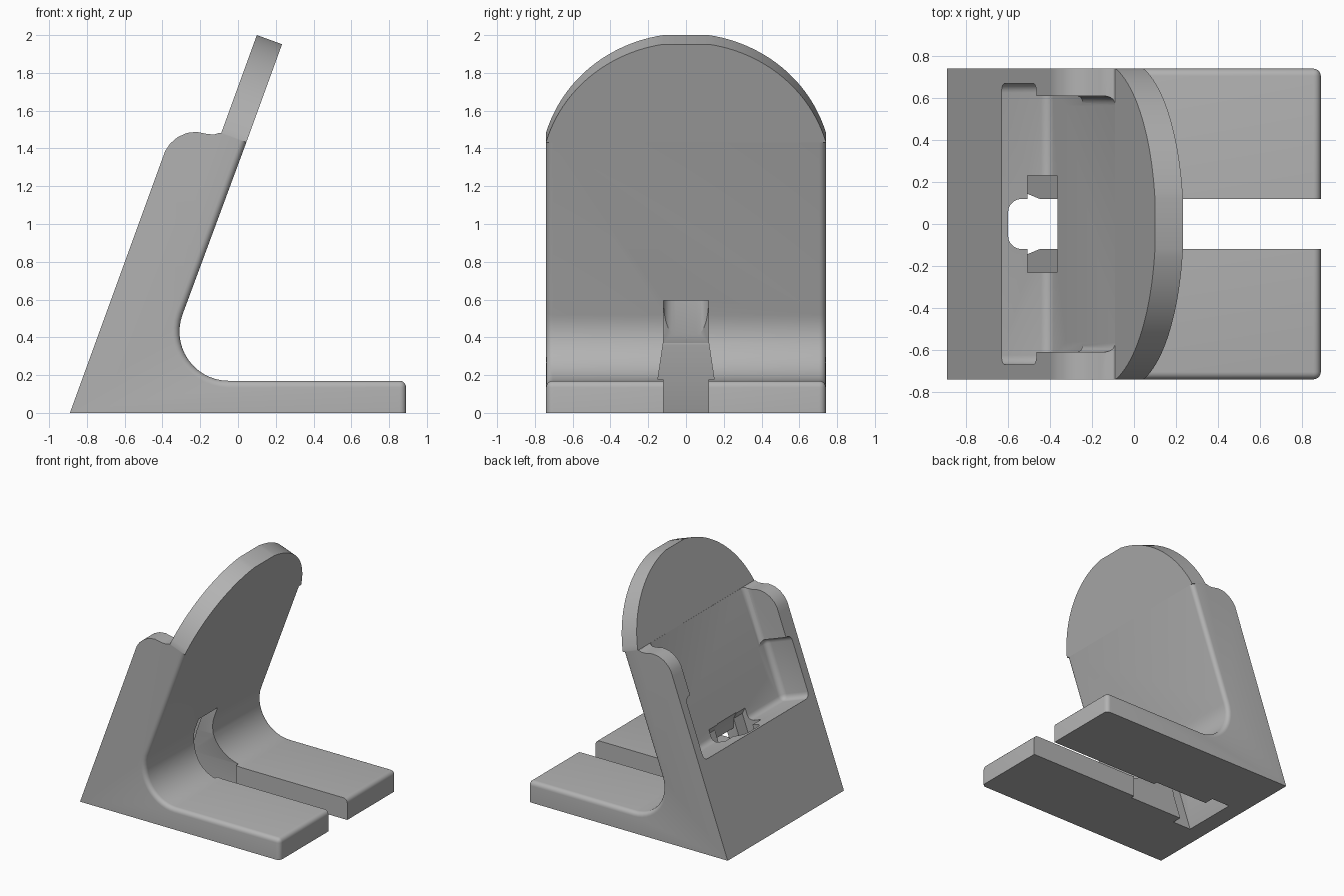
import bpy, bmesh
from math import sin, cos, radians, sqrt, asin
from mathutils import Vector

cube = bpy.data.objects.get("Cube")
if cube:
    bpy.data.objects.remove(cube, do_unlink=True)

grey = bpy.data.materials.new("plain_grey")
grey.use_nodes = True
colour = (0.45, 0.45, 0.45, 1)
grey.diffuse_color = colour
grey.node_tree.nodes["Principled BSDF"].inputs["Base Color"].default_value = colour

HALF = 0.74           # half width of the stand
TILT = radians(20)    # lean of the back rest
PLATE_BACK, PLATE_FRONT, SEAM, TOP = 0.246, 0.388, 1.665, 2.218


def lean(u, s):
    """Point at depth u from the leaning rear face and s up along it."""
    return (-0.89 + s * sin(TILT) + u * cos(TILT), s * cos(TILT) - u * sin(TILT))


def prism(name, pts, half, along_x=None, radius=0, pick=None):
    """Extrude an outline across the width, or along x; optionally round edges."""
    bm = bmesh.new()
    lo, hi = along_x or (-half, half)
    place = (lambda a, b, d: (d, a, b)) if along_x else (lambda a, b, d: (a, d, b))
    rings = [[bm.verts.new(place(a, b, d)) for a, b in pts] for d in (lo, hi)]
    n = len(pts)
    bm.faces.new(rings[0])
    bm.faces.new(rings[1][::-1])
    for i in range(n):
        j = (i + 1) % n
        bm.faces.new((rings[0][j], rings[0][i], rings[1][i], rings[1][j]))
    bm.verts.index_update()
    bmesh.ops.recalc_face_normals(bm, faces=bm.faces)
    if radius:
        edges = [e for e in bm.edges if pick is None or pick(e, n)]
        bmesh.ops.bevel(bm, geom=edges, offset=radius, segments=5, profile=0.5,
                        affect='EDGES', clamp_overlap=True)
    return finish(name, bm)


def finish(name, bm):
    bmesh.ops.recalc_face_normals(bm, faces=bm.faces)
    mesh = bpy.data.meshes.new(name)
    bm.to_mesh(mesh)
    bm.free()
    mesh.materials.append(grey)
    ob = bpy.data.objects.new(name, mesh)
    bpy.context.collection.objects.link(ob)
    return ob


def activate(ob):
    bpy.ops.object.select_all(action='DESELECT')
    ob.select_set(True)
    bpy.context.view_layer.objects.active = ob


def cut(ob, cutter):
    cutter.hide_render = True
    mod = ob.modifiers.new("cut", 'BOOLEAN')
    mod.operation, mod.solver, mod.object = 'DIFFERENCE', 'EXACT', cutter
    activate(ob)
    bpy.ops.object.modifier_apply(modifier=mod.name)
    bpy.data.objects.remove(cutter, do_unlink=True)


# Side outline: foot, inside fillet, leaning rest, wavy cheek top
fillet = [(-0.05 + 0.26 * cos(radians(270 - 110 * i / 14)),
           0.43 + 0.26 * sin(radians(270 - 110 * i / 14))) for i in range(15)]
front_path = [(0.89, 0), (0.89, 0.17)] + fillet + [lean(PLATE_FRONT, SEAM)]
cheek_top = [(-0.1, 1.483), (-0.125, 1.474), (-0.16, 1.476), (-0.22, 1.488),
             (-0.27, 1.482), (-0.32, 1.46), (-0.36, 1.425), (-0.385, 1.388), (-0.4, 1.347)]
outline = [(-0.89, 0)] + front_path + [lean(PLATE_BACK, SEAM)] + cheek_top


def front_rim(edge, n):
    a, b = sorted(v.index for v in edge.verts)
    if a // n != b // n:
        return a == 2                       # top edge of the foot's tip
    a, b = a % n, b % n
    return b == a + 1 and 1 <= a < len(front_path)


body = prism("stand_body", outline, HALF, radius=0.035, pick=front_rim)

# Rear pocket: wide below, narrower between the cheek lips
for half, low, high in ((0.67, 0.756, 1.245), (0.61, 0.9, 1.9)):
    box = [lean(-0.2, low), lean(PLATE_BACK, low), lean(PLATE_BACK, high), lean(-0.2, high)]
    cut(body, prism("pocket_cutter", box, half, radius=0.045))

# Leaning plug passage through the pocket floor
plug = [(-0.786, -0.1), (-0.621, -0.1), (-0.341, 0.67), (-0.37, 0.73), (-0.485, 0.73)]
cut(body, prism("plug_cutter", plug, 0.23))

# Cable slot through the foot, round at its rear end
slot = [(-0.6, -0.1), (1.1, -0.1), (1.1, 0.595), (-0.34, 0.595),
        (-0.34, 0.67), (-0.37, 0.74), (-0.6, 0.74)]
cut(body, prism("slot_cutter", slot, 0.12, radius=0.065,
                pick=lambda e, n: all(v.index % n in (0, n - 1) for v in e.verts)
                and e.verts[0].index // n == e.verts[1].index // n))

# Flared mouth where the slot meets the inside fillet
mouth = [(-0.15, -0.1), (0.15, -0.1), (0.15, 0.17), (0.12, 0.37), (-0.12, 0.37), (-0.15, 0.17)]
cut(body, prism("mouth_cutter", mouth, 0, along_x=(-0.62, -0.1)))

# Arched top of the back rest, with a short flat crown
R, FLAT = 0.77, 0.12
centre = TOP - sqrt(R * R - FLAT * FLAT)
first, last = asin(HALF / R), asin(FLAT / R)
side = [first + (last - first) * i / 24 for i in range(25)]
arc = [(R * sin(a), centre + R * cos(a)) for a in side]
arch = [(HALF, SEAM)] + arc + [(-y, s) for y, s in arc[::-1]] + [(-HALF, SEAM)]
bm = bmesh.new()
rings = []
for depth in (PLATE_BACK, PLATE_FRONT):
    ring = []
    for y, s in arch:
        x, z = lean(depth, s)
        ring.append(bm.verts.new(Vector((x, y, z))))
    bm.faces.new(ring)
    rings.append(ring)
for i in range(len(arch)):
    j = (i + 1) % len(arch)
    bm.faces.new((rings[0][i], rings[0][j], rings[1][j], rings[1][i]))
bmesh.ops.remove_doubles(bm, verts=bm.verts, dist=0.0001)
rest = finish("arched_back_rest", bm)

for ob in (body, rest):
    activate(ob)
    bpy.ops.object.shade_smooth_by_angle(angle=radians(30))
